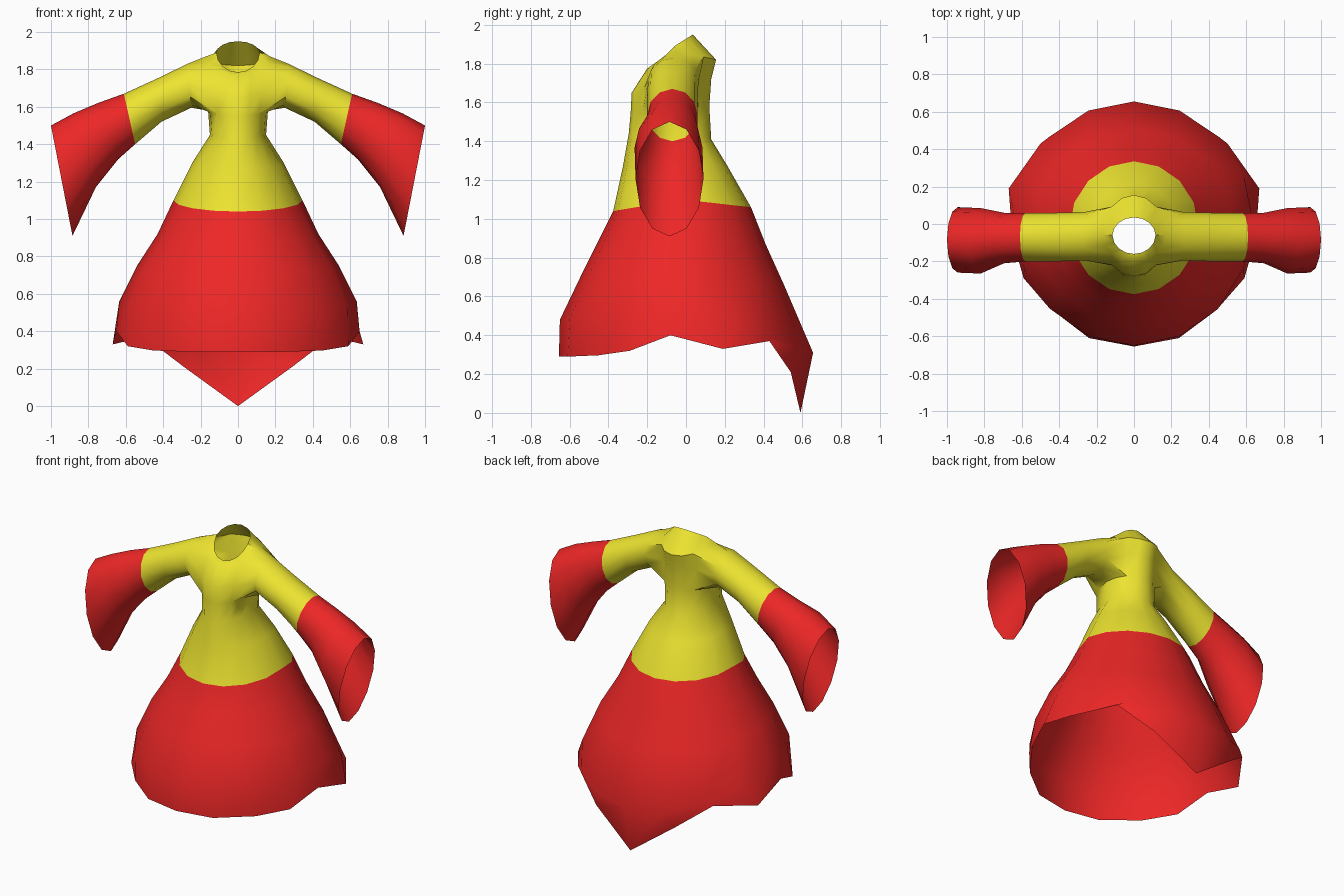
import bpy, bmesh, math

if "Cube" in bpy.data.objects:
    bpy.data.objects.remove(bpy.data.objects["Cube"])

N = 16   # sides of the gown body
M = 12   # sides of each sleeve


def material(name, color):
    m = bpy.data.materials.new(name)
    m.diffuse_color = color
    m.use_nodes = True
    m.node_tree.nodes["Principled BSDF"].inputs["Base Color"].default_value = m.diffuse_color
    return m


bm = bmesh.new()


def body_ring(hx, ys, yf, yb, zf, zs, zb):
    """Oval ring with separate front, side and back depth and height."""
    ring = []
    for j in range(N):
        t = 2 * math.pi * j / N
        c, s = math.cos(t), math.sin(t)
        y_end, z_end = (yb, zb) if s > 0 else (yf, zf)
        a = abs(s)
        ring.append(bm.verts.new((hx * c, ys + (y_end - ys) * a, zs + (z_end - zs) * a)))
    return ring


def skin(r0, r1, mat, skip=()):
    n = len(r0)
    for j in range(n):
        if j in skip:
            continue
        k = (j + 1) % n
        f = bm.faces.new((r0[j], r0[k], r1[k], r1[j]))
        f.material_index = mat


# Hem: half outline from the pointed back round to the front, mirrored
hem_half = [(0, .59, 0), (.29, .54, .21), (.50, .43, .37), (.67, .19, .33),
            (.65, -.08, .40), (.59, -.29, .32), (.45, -.45, .297),
            (.24, -.61, .29), (0, -.655, .29)]
hem = [None] * N
for k, (x, y, z) in enumerate(hem_half):
    hem[(4 - k) % N] = bm.verts.new((x, y, z))
    if 0 < k < 8:
        hem[4 + k] = bm.verts.new((-x, y, z))

# Body rings: half width, side y, front y, back y, front z, side z, back z
rows = [
    (.635, .02, -.65, .655, .48, .56, .31),
    (.54, .0, -.535, .505, .72, .75, .66),
    (.43, -.01, -.45, .41, .89, .92, .87),
    (.345, -.02, -.375, .335, 1.04, 1.10, 1.06),    # skirt seam
    (.245, -.04, -.325, .215, 1.27, 1.30, 1.27),
    (.15, -.07, -.295, .13, 1.44, 1.45, 1.41),      # waist
    (.16, -.07, -.285, .12, 1.55, 1.58, 1.58),      # armhole bottom
    (.17, -.07, -.28, .13, 1.65, 1.72, 1.72),
    (.17, -.06, -.20, .155, 1.775, 1.87, 1.82),     # armhole top
    (.115, -.06, -.16, .035, 1.785, 1.89, 1.95),    # neckline
]
rings = [hem] + [body_ring(*r) for r in rows]
armhole_cols = (0, 1, 6, 7, 8, 9, 14, 15)
for i in range(len(rings) - 1):
    skin(rings[i], rings[i + 1], 1 if i < 4 else 0,
         armhole_cols if i in (7, 8) else ())

# Sleeves: top x, top z, bottom x, bottom z, centre y, half depth
sleeve = [
    (.27, 1.83, .25, 1.595, -.065, .13),
    (.42, 1.757, .41, 1.52, -.07, .13),
    (.61, 1.67, .55, 1.40, -.07, .13),              # cuff seam
    (.75, 1.62, .64, 1.32, -.075, .135),
    (.88, 1.565, .76, 1.17, -.09, .175),
    (1.0, 1.50, .885, .91, -.085, .175),
]
low, mid, top = rings[7], rings[8], rings[9]
hole = [(top, 0), (top, 1), (top, 2), (mid, 2), (low, 2), (low, 1), (low, 0),
        (low, -1), (low, -2), (mid, -2), (top, -2), (top, -1)]
for side in (1, -1):
    prev = [r[(c if side > 0 else 8 - c) % N] for r, c in hole]
    for i, (tx, tz, bx, bz, cy, hy) in enumerate(sleeve):
        ring = []
        for k in range(M):
            a = 2 * math.pi * k / M
            u = (1 + math.cos(a)) / 2
            ring.append(bm.verts.new((side * (bx + (tx - bx) * u),
                                      cy + hy * math.sin(a),
                                      bz + (tz - bz) * u)))
        skin(prev, ring, 1 if i > 2 else 0)
        prev = ring

bmesh.ops.recalc_face_normals(bm, faces=bm.faces)
mesh = bpy.data.meshes.new("gown")
bm.to_mesh(mesh)
bm.free()
mesh.materials.append(material("yellow_cloth", (.85, .78, .03, 1)))
mesh.materials.append(material("red_cloth", (.85, .02, .02, 1)))
gown = bpy.data.objects.new("gown", mesh)
bpy.context.collection.objects.link(gown)

# Smooth cloth shading
bpy.context.view_layer.objects.active = gown
gown.select_set(True)
bpy.ops.object.shade_smooth_by_angle(angle=math.radians(50))
